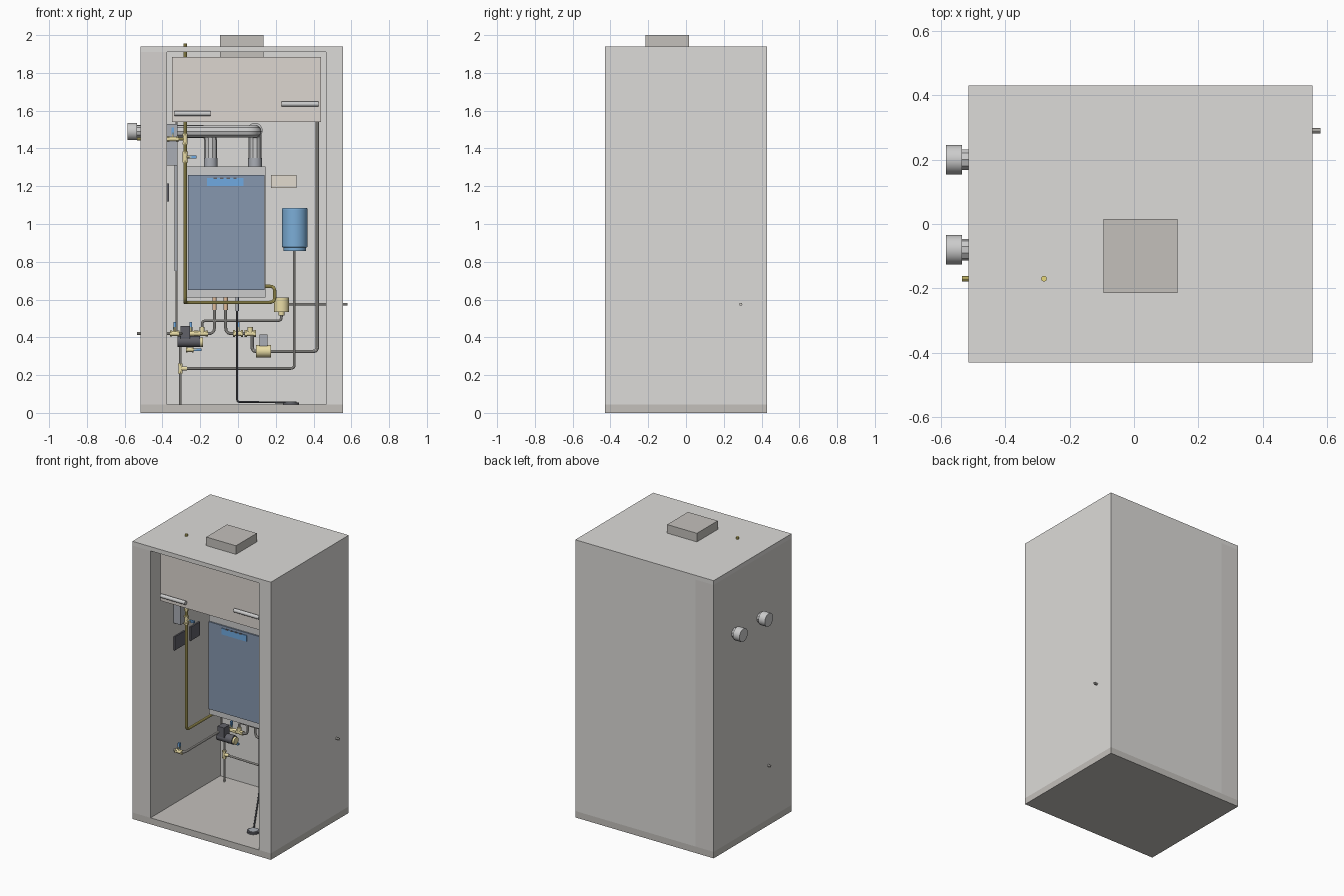
import bpy, bmesh
from mathutils import Vector

if "Cube" in bpy.data.objects:
    bpy.data.objects.remove(bpy.data.objects["Cube"])

mats = {}
PALETTE = dict(wall=(.72, .71, .69, 1), side=(.66, .64, .62, 1), base=(.55, .53, .5, 1), hood=(.72, .67, .63, 1),
               white=(.85, .85, .85, 1), steel=(.66, .64, .6, 1), brass=(.82, .72, .38, 1), gas=(.8, .68, .2, 1),
               copper=(.75, .5, .32, 1), blue=(.2, .42, .68, 1), panel=(.24, .31, .43, 1), screen=(.16, .4, .75, 1),
               dark=(.12, .12, .14, 1), grey=(.4, .42, .46, 1), beige=(.76, .71, .62, 1))


def finish(ob, mat):
    if mat not in mats:
        mats[mat] = bpy.data.materials.new(mat)
        mats[mat].diffuse_color = PALETTE[mat]
    ob.data.materials.append(mats[mat])
    return ob


def activate(ob):
    bpy.ops.object.select_all(action='DESELECT')
    ob.select_set(True)
    bpy.context.view_layer.objects.active = ob


def add_mesh(name, bm, mat):
    me = bpy.data.meshes.new(name)
    bm.to_mesh(me)
    bm.free()
    ob = bpy.data.objects.new(name, me)
    bpy.context.collection.objects.link(ob)
    return finish(ob, mat)


def box(name, x0, x1, y0, y1, z0, z1, mat):
    bm = bmesh.new()
    bmesh.ops.create_cube(bm, size=1)
    for v in bm.verts:
        v.co = ((x0 + x1) / 2 + v.co.x * (x1 - x0), (y0 + y1) / 2 + v.co.y * (y1 - y0),
                (z0 + z1) / 2 + v.co.z * (z1 - z0))
    return add_mesh(name, bm, mat)


def cyl(name, a, b, r, mat, n=24):
    a, b = Vector(a), Vector(b)
    bm = bmesh.new()
    bmesh.ops.create_cone(bm, cap_ends=True, segments=n, radius1=r, radius2=r, depth=(b - a).length)
    rot = (b - a).to_track_quat('Z', 'Y').to_matrix().to_4x4()
    bm.transform(rot)
    bmesh.ops.translate(bm, verts=bm.verts, vec=(a + b) / 2)
    ob = add_mesh(name, bm, mat)
    activate(ob)
    if n > 8:
        bpy.ops.object.shade_smooth_by_angle()
    return ob


def pipe(name, pts, r, mat, bend=.03):
    """Round tube along a path with rounded elbows."""
    pts = [Vector(p) for p in pts]
    path = [pts[0]]
    for p, q, s in zip(pts, pts[1:], pts[2:]):
        a = q + (p - q).normalized() * min(bend, (p - q).length * .45)
        b = q + (s - q).normalized() * min(bend, (s - q).length * .45)
        path += [a * (1 - t) ** 2 + q * 2 * t * (1 - t) + b * t * t for t in (0, .2, .4, .6, .8, 1)]
    path.append(pts[-1])
    cu = bpy.data.curves.new(name, 'CURVE')
    cu.dimensions, cu.bevel_depth, cu.bevel_resolution, cu.use_fill_caps = '3D', r, 3, True
    sp = cu.splines.new('POLY')
    sp.points.add(len(path) - 1)
    for sp_pt, p in zip(sp.points, path):
        sp_pt.co = (*p, 1)
    ob = bpy.data.objects.new(name, cu)
    bpy.context.collection.objects.link(ob)
    finish(ob, mat)
    activate(ob)
    bpy.ops.object.convert(target='MESH')
    bpy.ops.object.shade_smooth_by_angle()


def fitting(name, c, axis, length=.06, r=.013, branch=None, lever=None):
    """Brass body with hexagonal ends, optional tee branch and blue lever."""
    c, d = Vector(c), Vector(axis)
    cyl(name + "_body", c - d * length / 2, c + d * length / 2, r, 'brass')
    for s in (-1, 1):
        cyl(name + "_nut", c + d * s * length * .3, c + d * s * length * .5, r * 1.3, 'brass', 6)
    if branch:
        cyl(name + "_branch", c, c + Vector(branch) * .035, r, 'brass')
    if lever:
        v = Vector(lever)
        cyl(name + "_stem", c, c + v * .035, r * .6, 'brass', 12)
        e = Vector((.007, .007, .007)) + Vector([abs(k) * .012 for k in v])
        m = c + v * .042
        box(name + "_lever", m.x - e.x, m.x + e.x, m.y - e.y, m.y + e.y, m.z - e.z, m.z + e.z, 'screen')


X, Y, Z = (1, 0, 0), (0, 1, 0), (0, 0, 1)
W = .285  # plumbing plane near the back wall

# cabinet shell, open at the front
box("base_slab", -.515, .555, -.43, .43, 0, .045, 'base')
box("left_wall", -.515, -.375, -.43, .43, .045, 1.91, 'side')
box("right_wall", .465, .555, -.43, .43, .045, 1.91, 'wall')
box("back_wall", -.375, .465, .34, .43, .045, 1.91, 'wall')
box("roof", -.515, .555, -.43, .43, 1.91, 1.94, 'wall')
box("roof_vent", -.095, .135, -.215, .015, 1.885, 2.0, 'base')

# overhead unit with two bar handles
box("overhead_unit", -.35, .44, -.355, .3, 1.54, 1.885, 'hood')
cyl("handle_left", (-.335, -.37, 1.585), (-.145, -.37, 1.585), .013, 'white')
cyl("handle_right", (.23, -.37, 1.635), (.425, -.37, 1.635), .013, 'white')

# boiler
box("boiler_case", -.27, .145, .065, .34, .61, 1.305, 'white')
box("boiler_front", -.265, .14, .055, .07, .65, 1.26, 'panel')
box("boiler_display", -.165, .03, .051, .06, 1.2, 1.243, 'screen')
for i in range(4):
    x = -.13 + i * .035
    box("display_button", x, x + .018, .049, .053, 1.238, 1.246, 'dark')

# flue and air intake ducts leaving through the left wall
pipe("intake_duct", [(-.145, .2, 1.3), (-.145, .2, 1.49), (-.54, .2, 1.49)], .034, 'white', .05)
pipe("flue_duct", [(.09, .2, 1.3), (.09, .2, 1.49), (.09, -.08, 1.49), (-.54, -.08, 1.49)], .034, 'white', .045)
for x in (-.145, .09):
    cyl("duct_adapter", (x, .2, 1.3), (x, .2, 1.35), .036, 'grey')
for y in (.2, -.08):
    cyl("duct_cap", (-.585, y, 1.49), (-.535, y, 1.49), .046, 'white')
cyl("duct_elbow_collar", (.09, -.03, 1.495), (.09, -.01, 1.495), .04, 'white')

# gas line
pipe("gas_riser", [(-.28, -.17, 1.955), (-.28, -.17, .585), (-.28, .2, .585), (.195, .2, .585),
                   (.195, .2, .67), (.14, .2, .67)], .009, 'gas')
pipe("gas_inlet", [(-.535, -.17, 1.45), (-.28, -.17, 1.45)], .009, 'gas')
fitting("gas_tee", (-.28, -.17, 1.45), Z, .06, .012)
fitting("gas_inlet_valve", (-.345, -.17, 1.45), X, .06, .013, lever=Z)
fitting("gas_riser_valve", (-.28, -.17, 1.355), Z, .06, .013, lever=X)

# boxes and panels on the left wall
box("junction_box", -.375, -.32, -.176, -.11, 1.31, 1.53, 'grey')
box("switch_panel_front", -.375, -.365, -.176, -.066, 1.12, 1.215, 'dark')
box("switch_panel_rear", -.375, -.365, 0, .1, 1.12, 1.215, 'dark')
box("control_box", .175, .31, .29, .34, 1.19, 1.26, 'beige')

# expansion tank
tank = cyl("expansion_tank", (.3, .265, .875), (.3, .265, 1.085), .068, 'blue', 40)
bev = tank.modifiers.new("rim", 'BEVEL')
bev.width, bev.segments, bev.limit_method = .008, 3, 'ANGLE'
cyl("tank_bottom", (.3, .265, .858), (.3, .265, .88), .06, 'blue', 40)
pipe("tank_pipe", [(.298, .265, .86), (.298, .265, .235), (-.305, W, .235)], .007, 'steel', .02)

# water inlet and left risers
pipe("water_inlet", [(-.535, -.17, .42), (-.3, -.17, .42), (-.3, W - .02, .42)], .008, 'steel')
fitting("inlet_valve", (-.335, -.17, .42), X, .05, .013, lever=Z)
pipe("drain_riser", [(-.305, W, .045), (-.305, W, .42)], .007, 'steel')
fitting("drain_tee", (-.305, W, .235), Z, .055, .011, branch=X)
pipe("vertical_conduit", [(-.325, W, .43), (-.325, W, 1.54)], .006, 'steel')
cyl("conduit_sleeve", (-.328, W, .75), (-.328, W, 1.31), .009, 'grey', 16)

# circulation pump and valve row
pipe("return_pipe", [(-.325, W, .42), (-.125, W, .42), (-.125, W, .62)], .008, 'steel')
pipe("supply_pipe", [(-.065, W, .62), (-.065, W, .42), (.09, W, .42)], .008, 'steel')
for x in (-.125, -.065):
    cyl("copper_coupling", (x, W, .545), (x, W, .615), .011, 'copper')
cyl("pump_body", (-.32, W - .04, .378), (-.2, W - .04, .378), .03, 'dark')
cyl("pump_flange", (-.235, W - .04, .375), (-.185, W - .04, .375), .025, 'brass')
box("pump_head", -.305, -.255, W - .075, W - .015, .39, .46, 'dark')
fitting("pump_valve", (-.25, W, .42), X, .06, .013, lever=Z)
fitting("pump_drain", (-.255, W, .335), X, .04, .012, lever=X)
fitting("bypass_tee", (-.19, W, .42), X, .06, .013, branch=Z)
fitting("supply_valve", (0, W, .42), X, .055, .014, lever=Z)
fitting("supply_tee", (.065, W, .42), X, .06, .014, branch=Z)

# heating loop through the zone valve up to the overhead unit
pipe("heating_loop", [(.075, W, .42), (.075, W, .325), (.42, W, .325), (.42, W, 1.56)], .009, 'steel', .025)
cyl("zone_valve", (.095, W, .327), (.175, W, .327), .033, 'brass')
box("zone_actuator", .115, .157, W - .025, W + .025, .355, .415, 'grey')

# outlet through the right wall
pipe("bypass_pipe", [(-.19, W, .44), (-.19, W, .488), (.23, W, .488), (.23, W, .54)], .007, 'steel', .02)
cyl("outlet_valve", (.23, W, .535), (.23, W, .612), .04, 'brass')
cyl("outlet_valve_neck", (.23, W, .515), (.23, W, .54), .016, 'brass')
pipe("outlet_pipe", [(.23, .29, .575), (.58, .29, .575)], .008, 'steel')

# condensate hose to the floor drain
cyl("condensate_stub", (-.005, .24, .54), (-.005, .24, .615), .009, 'grey')
pipe("condensate_hose", [(-.005, .24, .61), (-.005, .24, .058), (.28, -.23, .055)], .005, 'dark', .02)
cyl("floor_drain", (.28, -.23, .045), (.28, -.23, .056), .042, 'dark', 32)
cyl("floor_drain_grate", (.28, -.23, .05), (.28, -.23, .06), .03, 'grey', 32)

for m in bpy.data.materials:
    if m.users and not m.is_grease_pencil:
        m.use_nodes = True
        m.node_tree.nodes["Principled BSDF"].inputs["Base Color"].default_value = m.diffuse_color
